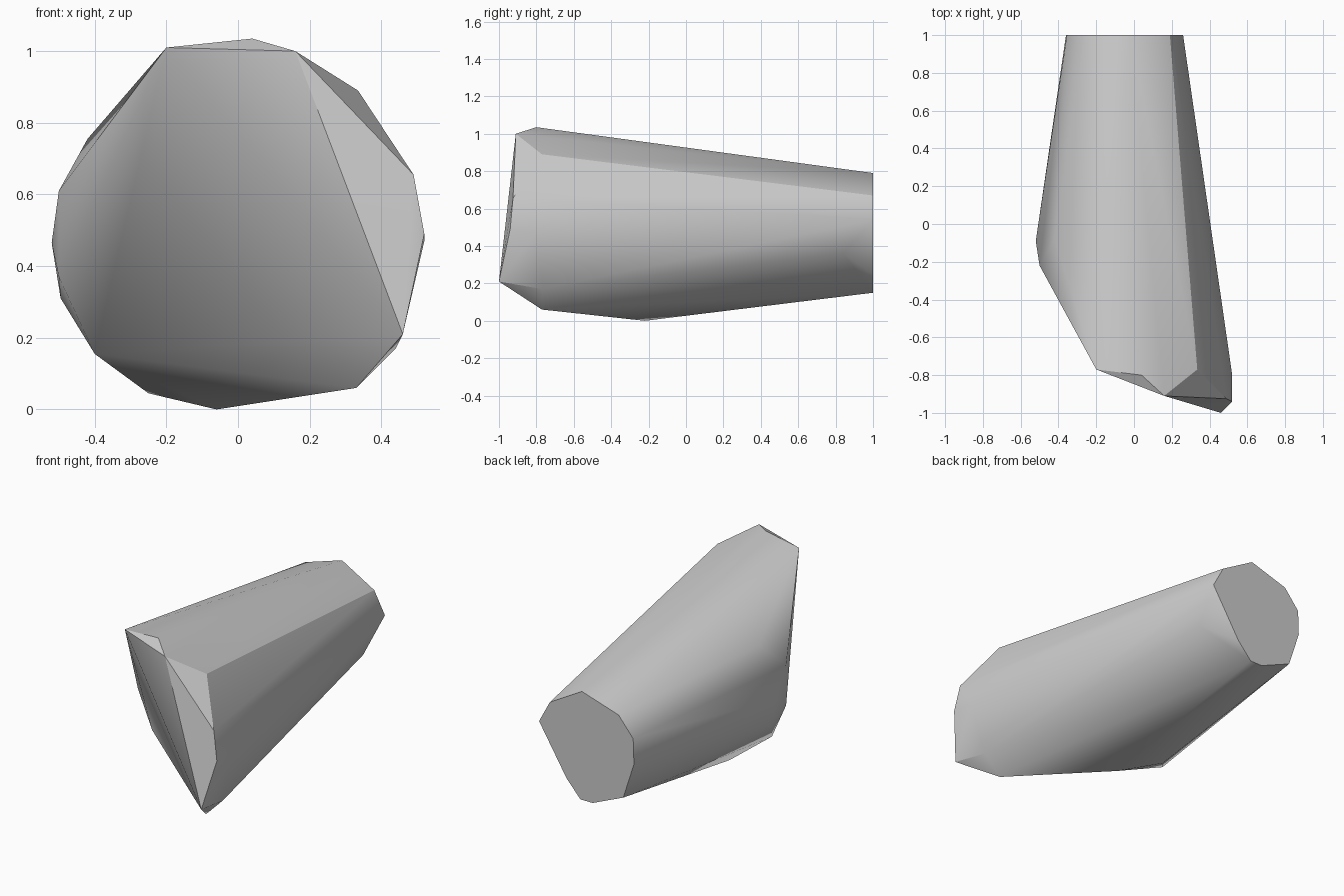
import bpy, bmesh, math

default_cube = bpy.data.objects.get("Cube")
if default_cube:
    bpy.data.objects.remove(default_cube, do_unlink=True)


def make_material(name, colour):
    material = bpy.data.materials.new(name)
    material.use_nodes = True
    material.diffuse_color = colour
    material.node_tree.nodes["Principled BSDF"].inputs["Base Color"].default_value = colour
    return material


def make_hull(name, points, material):
    """Wrap a closed convex faceted solid around the corner points."""
    bm = bmesh.new()
    corners = [bm.verts.new(point) for point in points]
    bmesh.ops.convex_hull(bm, input=corners)
    loose = [vert for vert in bm.verts if not vert.link_faces]
    bmesh.ops.delete(bm, geom=loose, context='VERTS')
    # merge coplanar triangles, such as those of the end cap
    bmesh.ops.dissolve_limit(bm, angle_limit=math.radians(0.5),
                             verts=bm.verts, edges=bm.edges)
    bmesh.ops.recalc_face_normals(bm, faces=bm.faces)
    mesh = bpy.data.meshes.new(name)
    bm.to_mesh(mesh)
    bm.free()
    mesh.materials.append(material)
    body = bpy.data.objects.new(name, mesh)
    bpy.context.collection.objects.link(body)
    return body


# flat narrow end, as an outline in x and z at the back
back_y = 1.0
back_outline = [(-.02, .79), (.19, .67), (.26, .54), (.08, .25), (-.01, .15),
                (-.09, .15), (-.29, .235), (-.36, .45), (-.355, .6), (-.26, .715)]
back_end = [(x, back_y, z) for x, z in back_outline]

# slanted wide end: top, left side, underside, then right side
top_rim = [(-.2, -.77, 1.01), (.04, -.8, 1.035), (.16, -.91, 1.0), (.335, -.77, .89)]
left_rim = [(.49, -.925, .655), (.52, -.94, .49), (.52, -.8, .47),
            (.46, -1, .21), (.44, -.77, .17)]
under_rim = [(.33, -.77, .06), (-.06, -.22, 0), (-.25, -.05, .045), (-.4, -.23, .155)]
right_rim = [(-.5, -.22, .37), (-.495, -.09, .31), (-.52, -.09, .465),
             (-.5, -.22, .61), (-.42, -.08, .755)]

# small corner on the left flank near the narrow end
flank_corner = [(.23, .84, .36)]

grey = make_material("plain_grey", (.6, .6, .6, 1))
block = make_hull("tapered_block",
                  back_end + top_rim + left_rim + under_rim + right_rim + flank_corner,
                  grey)

# soft facets with crisp rims
bpy.ops.object.select_all(action='DESELECT')
block.select_set(True)
bpy.context.view_layer.objects.active = block
bpy.ops.object.shade_smooth_by_angle(angle=math.radians(30))
